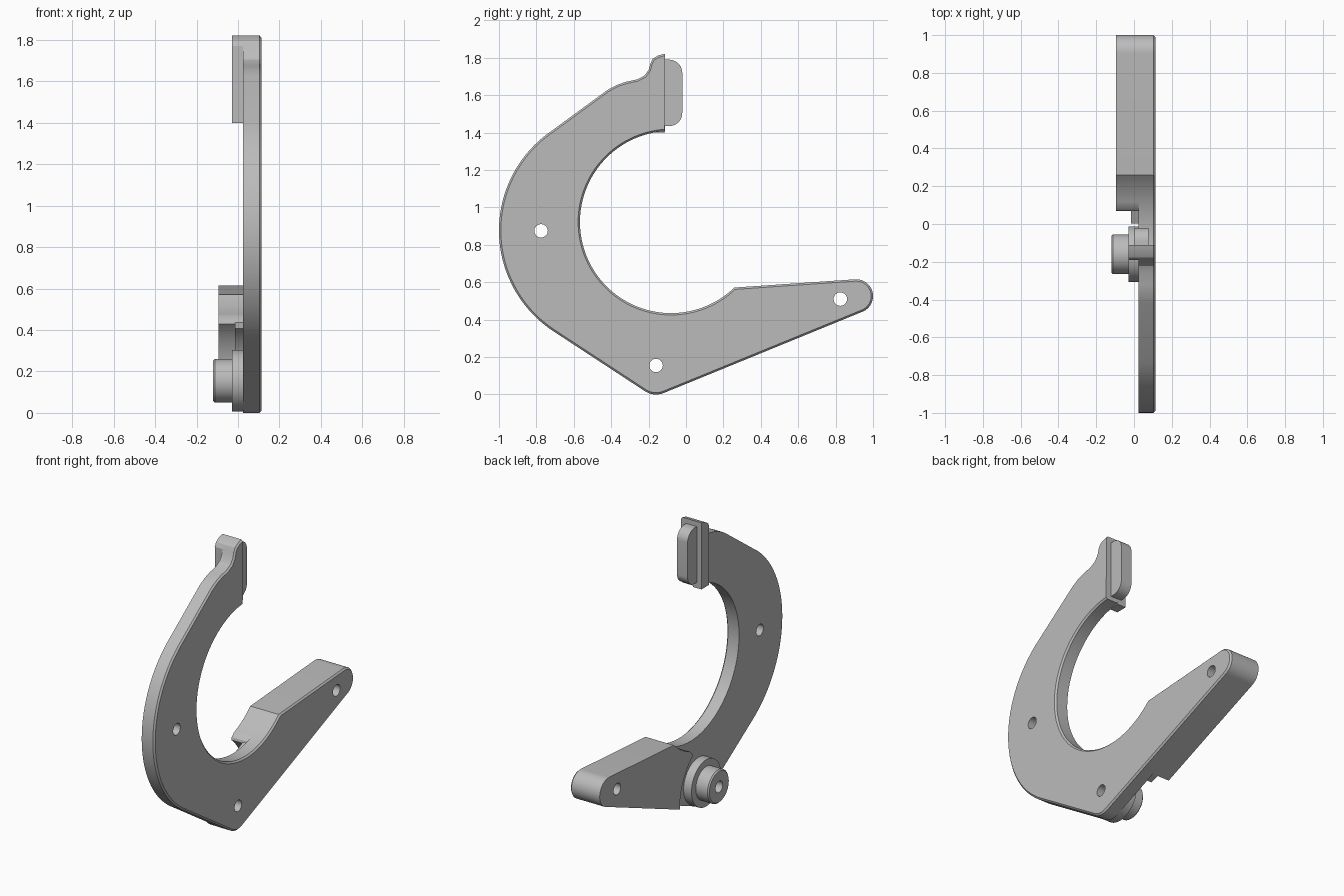
import bpy, bmesh
from math import sin, cos, radians

cube = bpy.data.objects.get("Cube")
if cube:
    bpy.data.objects.remove(cube, do_unlink=True)

grey = bpy.data.materials.new("plain grey")
grey.use_nodes = True
grey.diffuse_color = (0.5, 0.5, 0.5, 1)
grey.node_tree.nodes["Principled BSDF"].inputs["Base Color"].default_value = (0.5, 0.5, 0.5, 1)

PIVOT, SIDE, FOOT = (-0.16, 0.155), (-0.775, 0.875), (0.825, 0.51)
BORE = (-0.08, 0.922)
BORE_R = 0.487
HOLE_R = 0.036


def arc(centre, r, start, end, steps):
    """Points in (y, z) along an arc, angles in degrees from +y."""
    angles = [radians(start + (end - start) * i / steps) for i in range(steps + 1)]
    return [(centre[0] + r * cos(a), centre[1] + r * sin(a)) for a in angles]


def prism(name, outline, x0, x1, chamfer=0, side=1, skip_y=None):
    """Extrude a (y, z) outline along x, optionally chamfering one rim."""
    bm = bmesh.new()
    face = bm.faces.new([bm.verts.new((x0, y, z)) for y, z in outline])
    ext = bmesh.ops.extrude_face_region(bm, geom=[face])
    for v in ext["geom"]:
        if isinstance(v, bmesh.types.BMVert):
            v.co.x = x1
    bmesh.ops.recalc_face_normals(bm, faces=bm.faces)
    if chamfer:
        rim_x = x1 if side > 0 else x0
        rim = [e for e in bm.edges
               if all(abs(v.co.x - rim_x) < 1e-5 for v in e.verts)
               and not (skip_y is not None and all(abs(v.co.y - skip_y) < 2e-3 for v in e.verts))]
        bmesh.ops.bevel(bm, geom=rim, offset=chamfer, segments=1, affect='EDGES')
    mesh = bpy.data.meshes.new(name)
    bm.to_mesh(mesh)
    bm.free()
    mesh.materials.append(grey)
    ob = bpy.data.objects.new(name, mesh)
    bpy.context.collection.objects.link(ob)
    return ob


def activate(ob):
    bpy.ops.object.select_all(action='DESELECT')
    ob.select_set(True)
    bpy.context.view_layer.objects.active = ob


def drill(ob, *centres):
    """Cut round cross holes through a part."""
    for c in centres:
        cutter = prism("hole_cutter", arc(c, HOLE_R, 0, 345, 23), -0.5, 0.5)
        cutter.hide_render = True
        mod = ob.modifiers.new("hole", 'BOOLEAN')
        mod.operation = 'DIFFERENCE'
        mod.solver = 'EXACT'
        mod.object = cutter
        activate(ob)
        bpy.ops.object.modifier_apply(modifier=mod.name)
        bpy.data.objects.remove(cutter, do_unlink=True)


def disc(name, r, x0, x1, chamfer=0):
    ob = prism(name, arc(PIVOT, r, 0, 354, 59), x0, x1, chamfer, -1)
    drill(ob, PIVOT)
    return ob


# Hook-shaped plate
foot_end = arc((0.91, 0.526), 0.09, -68, 94, 20)
tip_top = [(-0.112, 1.822), (-0.15, 1.812), (-0.178, 1.795), (-0.19, 1.77)]
neck = [(-0.2, 1.735), (-0.222, 1.705), (-0.26, 1.685), (-0.32, 1.672),
        (-0.37, 1.655), (-0.42, 1.628)]
outline = (arc((-0.355, 0.877), 0.645, 124, 236, 40)
           + arc((-0.16, 0.11), 0.11, 237, 292, 10)
           + foot_end
           + arc(BORE, BORE_R, -46, -266, 70)
           + tip_top + neck)
plate = prism("hook_plate", outline, 0.025, 0.113, 0.01, 1, -0.112)
drill(plate, PIVOT, SIDE, FOOT)

# Thick foot arm, hollowed around the pivot
arm_outline = (foot_end
               + arc(BORE, BORE_R, -46, -69, 8)
               + [(0.073, 0.445)]
               + arc(PIVOT, 0.357, 50, -2.5, 16))
arm = prism("foot_arm", arm_outline, -0.095, 0.026)
drill(arm, FOOT)

# Low step between the arm and the pivot
prism("arm_step", arc(PIVOT, 0.3, -6, 57, 16) + arc(PIVOT, 0.37, 50, -1, 12), -0.015, 0.026)

# Pivot collar and boss
disc("pivot_collar", 0.148, -0.03, 0.026)
disc("pivot_boss", 0.105, -0.12, -0.029, 0.008)

# Wide block and rounded tab at the hook tip
prism("tip_block", [(-0.112, 1.4)] + tip_top + [(-0.185, 1.4)], -0.03, 0.03)
tab = ([(-0.115, 1.435)] + arc((-0.09, 1.505), 0.07, -90, 0, 1)[:1]
       + arc((-0.09, 1.505), 0.07, -80, 0, 9)
       + arc((-0.09, 1.72), 0.07, 0, 90, 10) + [(-0.115, 1.79)])
prism("tip_tab", tab, 0.003, 0.077)

# Smooth the round walls, keep the corners crisp
for ob in [o for o in bpy.context.collection.objects if o.type == 'MESH' and grey.name in o.data.materials]:
    activate(ob)
    bpy.ops.object.shade_smooth_by_angle(angle=radians(25))
